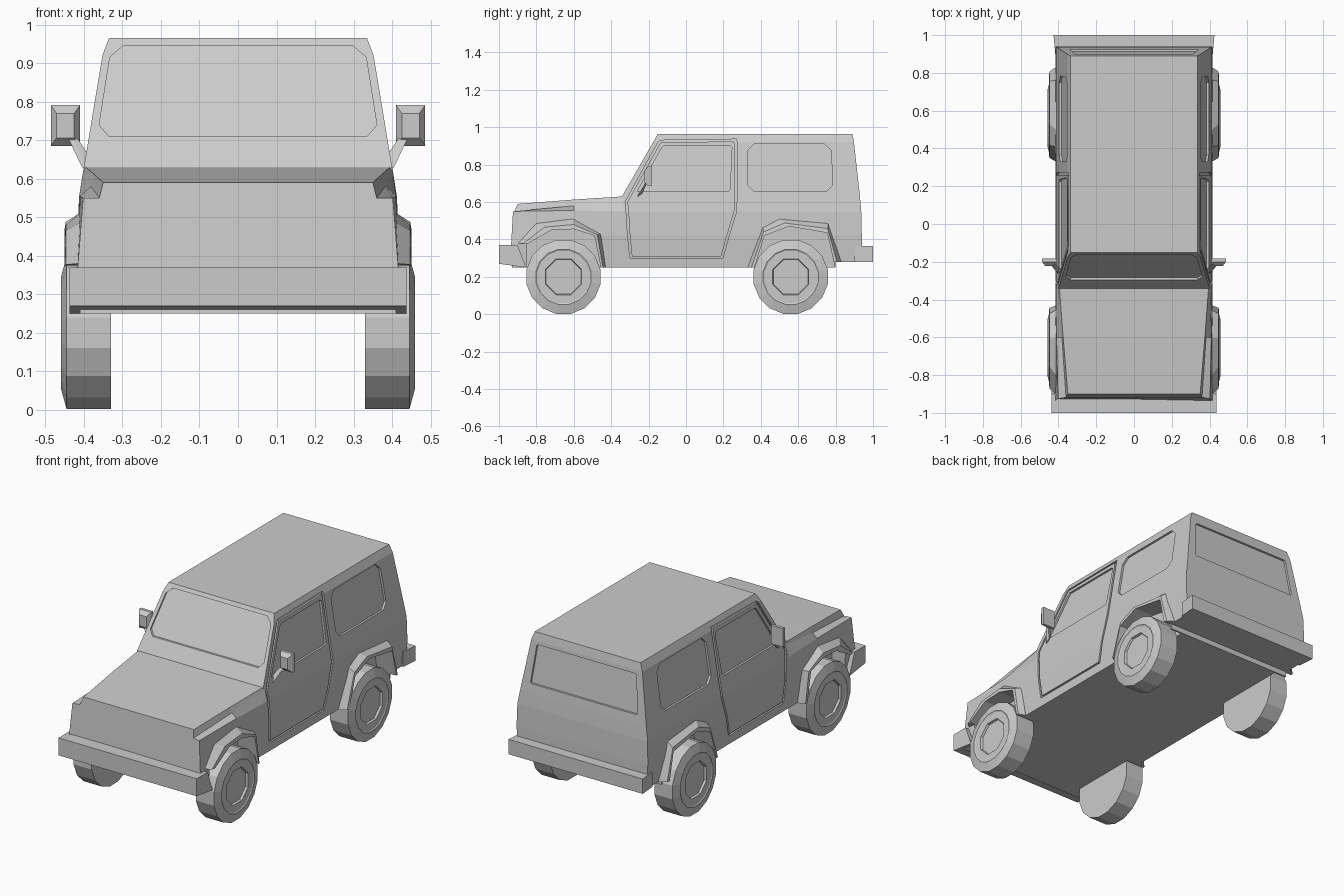
import bpy, bmesh, math
from mathutils import Vector

if "Cube" in bpy.data.objects:
    bpy.data.objects.remove(bpy.data.objects["Cube"])


def loft(name, rings, loop=False):
    """Skin a list of equal-length rings; cap the ends, or join last to first."""
    bm = bmesh.new()
    rows = [[bm.verts.new(p) for p in r] for r in rings]
    n = len(rows[0])
    pairs = list(zip(rows, rows[1:])) + ([(rows[-1], rows[0])] if loop else [])
    for a, b in pairs:
        for i in range(n):
            j = (i + 1) % n
            bm.faces.new((a[i], a[j], b[j], b[i]))
    if not loop:
        bm.faces.new(rows[0])
        bm.faces.new(rows[-1])
    bmesh.ops.recalc_face_normals(bm, faces=bm.faces)
    me = bpy.data.meshes.new(name)
    bm.to_mesh(me)
    bm.free()
    ob = bpy.data.objects.new(name, me)
    bpy.context.collection.objects.link(ob)
    return ob


def cut(ob, cutter):
    """Boolean subtract, applied, cutter removed."""
    mod = ob.modifiers.new("cut", 'BOOLEAN')
    mod.operation, mod.solver, mod.object = 'DIFFERENCE', 'EXACT', cutter
    bpy.context.view_layer.update()
    ev = ob.evaluated_get(bpy.context.evaluated_depsgraph_get())
    me = bpy.data.meshes.new_from_object(ev)
    ob.modifiers.clear()
    ob.data = me
    bpy.data.objects.remove(cutter)


def interp(z, col):
    """Cabin surface value at height z (linear between levels)."""
    for a, b in zip(LEVELS, LEVELS[1:]):
        if z <= b[0]:
            t = (z - a[0]) / (b[0] - a[0])
            return a[col] + t * (b[col] - a[col])
    return LEVELS[-1][col]


def chamfer_rect(b0, b1, t0, t1, zb, zt, c):
    """Chamfered four-sided window outline."""
    corners = [Vector(p) for p in ((b0, zb), (b1, zb), (t1, zt), (t0, zt))]
    out = []
    for i, p in enumerate(corners):
        for q in (corners[i - 1], corners[(i + 1) % 4]):
            out.append(p + (q - p).normalized() * c)
    return out


def recess(ob, outline, place, depth=0.012):
    cut(ob, loft("cutter", [[place(a, z, o) for a, z in outline] for o in (-depth, 0.05)]))


# Cabin: height, half width, front y, back y
LEVELS = [(.25, .405, -.335, .94), (.42, .416, -.335, .94), (.55, .413, -.335, .937),
          (.63, .40, -.342, .93), (.92, .352, -.176, .898), (.965, .335, -.15, .89)]
cabin = loft("cabin", [[(-x, f, z), (x, f, z), (x, b, z), (-x, b, z)] for z, x, f, b in LEVELS])

# Front clip with hood and fender tops
clip_half = [
    [(.41, -.93, .25), (.416, -.935, .37), (.402, -.925, .55), (.36, -.918, .55), (.35, -.90, .59)],
    [(.406, -.60, .25), (.416, -.60, .42), (.41, -.60, .555), (.382, -.60, .58), (.375, -.60, .613)],
    [(.405, -.335, .25), (.416, -.335, .42), (.413, -.335, .55), (.402, -.335, .62), (.395, -.335, .63)]]
clip = loft("hood_and_fenders", [h + [(-x, y, z) for x, y, z in reversed(h)] for h in clip_half])

# Wheel arches: outer and inner edge seen from the side
ARCHES = {
    "front": (clip, [(-.43, .25), (-.455, .43), (-.605, .51), (-.80, .485), (-.90, .38)],
              [(-.455, .25), (-.49, .42), (-.60, .455), (-.72, .45), (-.85, .375)]),
    "rear": (cabin, [(.33, .25), (.41, .465), (.50, .51), (.76, .487), (.83, .28)],
             [(.365, .25), (.42, .42), (.55, .47), (.755, .435), (.79, .28)])}

# Tail underside is a little higher
cut(cabin, loft("cutter", [[(x, .80, .2), (x, 1.1, .2), (x, 1.1, .28), (x, .80, .28)] for x in (-.6, .6)]))

DOOR = [(-.325, .60), (-.309, .63), (-.15, .92), (-.14, .93), (.27, .936), (.272, .92), (.272, .63),
        (.27, .55), (.23, .42), (.197, .30), (-.30, .30), (-.312, .42), (-.32, .55)]
DOOR_IN = [(-.313, .60), (-.297, .63), (-.141, .91), (-.135, .919), (.256, .924), (.259, .91), (.26, .63),
           (.258, .552), (.219, .42), (.188, .31), (-.289, .31), (-.30, .42), (-.308, .55)]
DOOR_GLASS = [(-.262, .655), (-.135, .88), (-.12, .90), (.235, .90), (.245, .89), (.235, .665), (.225, .655)]
SIDE_GLASS = chamfer_rect(.33, .785, .33, .775, .655, .91, .035)

for s in (1, -1):
    def side(y, z, o):
        return (s * (interp(z, 1) + o), y, z)

    tag = "right" if s > 0 else "left"
    # Wheel wells and flares
    for end, (panel, outer, inner) in ARCHES.items():
        well = [(inner[0][0], .15)] + inner + [(inner[-1][0], .15)]
        cut(panel, loft("cutter", [[(s * x, y, z) for y, z in well] for x in (.33, .6)]))
        rings = []
        for (y0, z0), (y1, z1) in zip(outer, inner):
            ym, zm = y0 + .55 * (y1 - y0), z0 + .55 * (z1 - z0)
            rings.append([(s * .395, y0, z0), (s * .412, y0, z0), (s * .447, ym, zm),
                          (s * .45, y1, z1), (s * .395, y1, z1)])
        loft(f"{end}_{tag}_flare", rings)
    # Door shut line and side windows
    cut(cabin, loft("cutter", [[side(*p, -.01), side(*p, .05), side(*q, .05), side(*q, -.01)]
                               for p, q in zip(DOOR, DOOR_IN)], loop=True))
    recess(cabin, DOOR_GLASS, side)
    recess(cabin, SIDE_GLASS, side)

    # Door mirror and its arm
    def rect(y, k):
        return [(s * (.448 + k * a), y, .738 + k * b)
                for a, b in ((-.038, -.053), (.038, -.053), (.038, .053), (-.038, .053))]
    loft(f"{tag}_mirror", [rect(-.183, 1), rect(-.20, 1), rect(-.222, .6)])
    loft(f"{tag}_mirror_arm", [
        [(s * .39, -.26, .625), (s * .405, -.26, .63), (s * .405, -.235, .645), (s * .39, -.235, .665)],
        [(s * .44, -.205, .725), (s * .45, -.205, .725), (s * .45, -.19, .74), (s * .44, -.19, .74)]])

    # Wheels with an eight-sided hub recess
    for end, cy in (("front", -.655), ("rear", .56)):
        def circle(x, r, n):
            return [(s * x, cy + r * math.sin((i + .5) * math.tau / n),
                     .2 + r * math.cos((i + .5) * math.tau / n)) for i in range(n)]
        wheel = loft(f"{end}_{tag}_wheel", [circle(.33, .202, 16), circle(.445, .202, 16),
                                            circle(.459, .15, 16), circle(.455, .142, 16)])
        cut(wheel, loft("cutter", [circle(.443, .10, 8), circle(.50, .12, 8)]))
        for v in wheel.data.vertices:
            v.co.z = max(v.co.z, 0)

# Windscreen and rear window
recess(cabin, chamfer_rect(-.365, .365, -.328, .328, .71, .945, .03),
       lambda x, z, o: (x, interp(z, 2) - o, z))
recess(cabin, chamfer_rect(-.34, .34, -.315, .315, .68, .90, .006),
       lambda x, z, o: (x, interp(z, 3) + o, z))

# Bumpers
loft("front_bumper", [[(x, -1, .27), (x, -1, .37), (x, -.90, .37), (x, -.855, .25)] for x in (-.438, .438)])
loft("rear_bumper", [[(-w, y, .28), (w, y, .28), (w, y, .365), (-w, y, .365)]
                     for y, w in ((.90, .417), (1, .426))])
